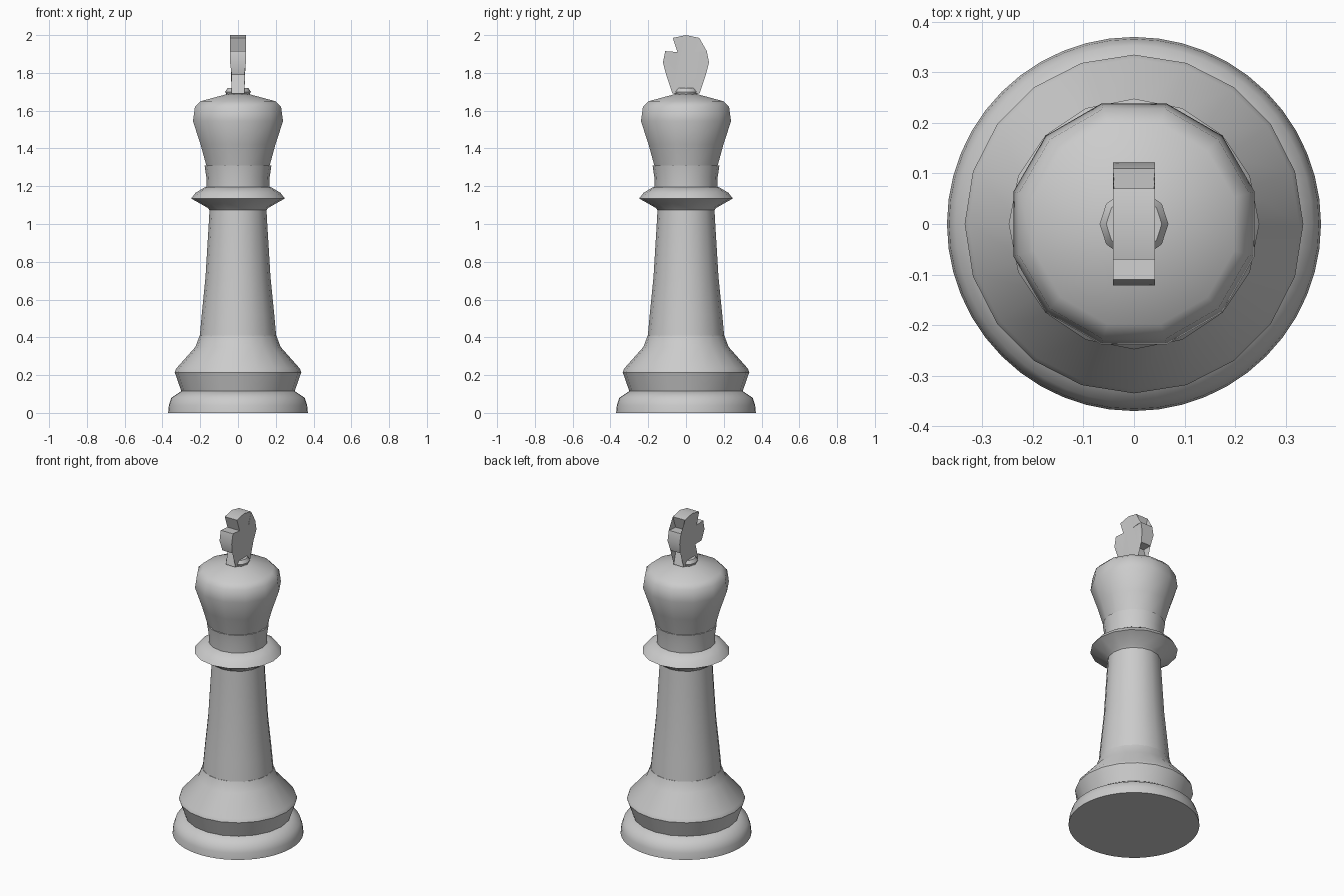
import bpy, bmesh, math

cube = bpy.data.objects.get("Cube")
if cube:
    bpy.data.objects.remove(cube, do_unlink=True)

# Single pale grey finish
grey = bpy.data.materials.new("pale_grey")
grey.use_nodes = True
colour = (0.6, 0.6, 0.6, 1)
grey.diffuse_color = colour
grey.node_tree.nodes["Principled BSDF"].inputs["Base Color"].default_value = colour


def finish(name, bm, angle):
    bmesh.ops.recalc_face_normals(bm, faces=bm.faces)
    mesh = bpy.data.meshes.new(name)
    bm.to_mesh(mesh)
    bm.free()
    mesh.materials.append(grey)
    obj = bpy.data.objects.new(name, mesh)
    bpy.context.collection.objects.link(obj)
    bpy.ops.object.select_all(action="DESELECT")
    obj.select_set(True)
    bpy.context.view_layer.objects.active = obj
    bpy.ops.object.shade_smooth_by_angle(angle=math.radians(angle))
    return obj


def turned(name, profile, sides, angle=40, turn=0.0):
    """Closed turned solid from (radius, height) pairs."""
    bm = bmesh.new()
    rings = []
    for r, z in profile:
        ring = []
        for i in range(sides):
            a = math.tau * (i + turn) / sides
            ring.append(bm.verts.new((r * math.cos(a), r * math.sin(a), z)))
        rings.append(ring)
    for low, high in zip(rings, rings[1:]):
        for i in range(sides):
            j = (i + 1) % sides
            bm.faces.new((low[i], low[j], high[j], high[i]))
    bm.faces.new(rings[0])
    bm.faces.new(rings[-1])
    return finish(name, bm, angle)


# Body, from the foot upwards
turned("foot", [(.37, 0), (.366, .04), (.353, .08), (.3, .115)], 48)
turned("base_bell", [(.295, .1), (.335, .215), (.327, .235), (.225, .35), (.203, .41)], 20)
turned("column", [(.203, .4), (.192, .52), (.172, .72), (.155, 1.0), (.15, 1.09)], 16)
turned("collar", [(.14, 1.06), (.16, 1.085), (.248, 1.135), (.225, 1.165), (.175, 1.195)], 16)
turned("head_band", [(.166, 1.17), (.168, 1.25), (.177, 1.31)], 16)
turned("head", [(.168, 1.29), (.205, 1.42), (.247, 1.545), (.236, 1.62),
                (.205, 1.65), (.09, 1.68), (.05, 1.69)], 12, 50, 0.5)
turned("finial_collar", [(.055, 1.67), (.068, 1.7), (.055, 1.72)], 10)

# Flared cross standing in the side-facing plane; half outline is mirrored
half = [(.072, 1.69), (.045, 1.79), (.105, 1.79), (.122, 1.855),
        (.11, 1.915), (.045, 1.91), (.07, 1.985), (0, 2.0)]
outline = half + [(-y, z) for y, z in reversed(half[:-1])]
bm = bmesh.new()


def half_depth(z):
    return .034 if z < 1.8 else .042


sheets = [[bm.verts.new((s * half_depth(z), y, z)) for y, z in outline] for s in (-1, 1)]
for sheet in sheets:
    bm.faces.new(sheet)
for i in range(len(outline)):
    j = (i + 1) % len(outline)
    bm.faces.new((sheets[0][i], sheets[0][j], sheets[1][j], sheets[1][i]))
bmesh.ops.triangulate(bm, faces=[f for f in bm.faces if len(f.verts) > 4])
finish("cross", bm, 35)
